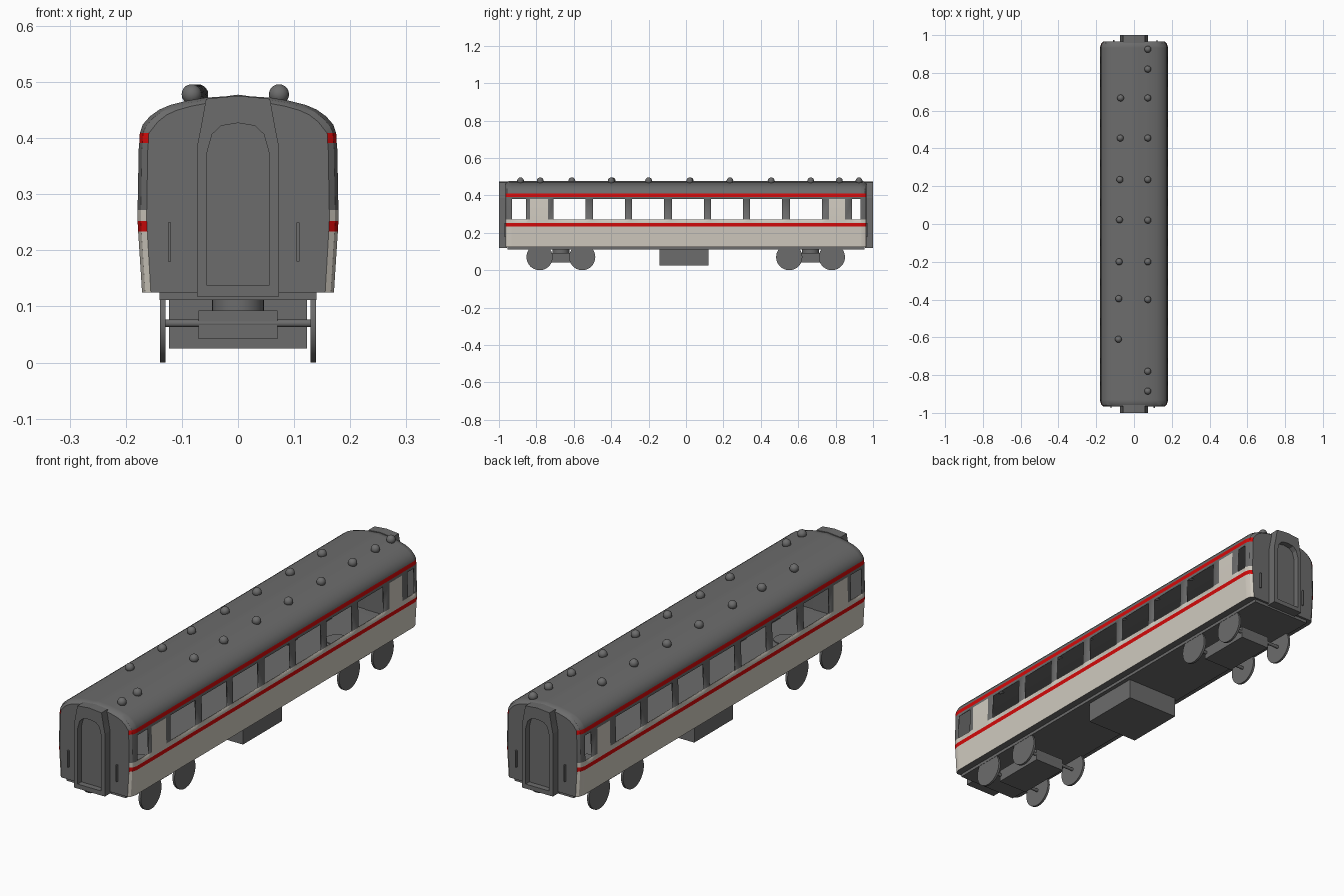
import bpy, bmesh, math

if "Cube" in bpy.data.objects:
    bpy.data.objects.remove(bpy.data.objects["Cube"])


def material(name, rgb):
    m = bpy.data.materials.new(name)
    m.diffuse_color = (*rgb, 1)
    m.use_nodes = True
    m.node_tree.nodes["Principled BSDF"].inputs["Base Color"].default_value = m.diffuse_color
    return m


GREY = material("dark grey", (0.15, 0.15, 0.15))
BEIGE = material("warm beige", (0.64, 0.60, 0.53))
RED = material("stripe red", (0.66, 0.003, 0.003))


def finish(name, bm, mats=(GREY,), smooth=False):
    bmesh.ops.recalc_face_normals(bm, faces=bm.faces)
    me = bpy.data.meshes.new(name)
    bm.to_mesh(me)
    bm.free()
    for m in mats:
        me.materials.append(m)
    ob = bpy.data.objects.new(name, me)
    bpy.context.collection.objects.link(ob)
    if smooth:
        bpy.ops.object.select_all(action='DESELECT')
        bpy.context.view_layer.objects.active = ob
        ob.select_set(True)
        bpy.ops.object.shade_smooth_by_angle(angle=math.radians(30))
    return ob


def box(name, x0, x1, y0, y1, z0, z1):
    bm = bmesh.new()
    bmesh.ops.create_cube(bm, size=1)
    for v in bm.verts:
        v.co = ((x0 + x1) / 2 + v.co.x * (x1 - x0),
                (y0 + y1) / 2 + v.co.y * (y1 - y0),
                (z0 + z1) / 2 + v.co.z * (z1 - z0))
    return finish(name, bm)


def cylinder(name, r, depth, loc, axis='z', seg=32):
    bm = bmesh.new()
    bmesh.ops.create_cone(bm, cap_ends=True, segments=seg, radius1=r, radius2=r, depth=depth)
    for v in bm.verts:
        x, y, z = v.co
        if axis == 'x':
            x, y, z = z, x, y
        v.co = (x + loc[0], y + loc[1], z + loc[2])
    return finish(name, bm, smooth=True)


def skin(bm, rings, cap_start, cap_end):
    """Join equal closed rings of points with quads."""
    vs = [[bm.verts.new(p) for p in ring] for ring in rings]
    n = len(vs[0])
    for a, b in zip(vs, vs[1:]):
        for i in range(n):
            bm.faces.new((a[i], a[(i + 1) % n], b[(i + 1) % n], b[i]))
    if cap_start:
        bm.faces.new(vs[0])
    if cap_end:
        bm.faces.new(vs[-1])


def mirrored(half, top):
    return half + [top] + [(-x, z) for x, z in reversed(half)]


# Coach body: one cross-section carried along y, with open windows
profile = mirrored([(.171, .125), (.178, .234), (.179, .252), (.179, .272), (.177, .38),
                    (.176, .391), (.175, .409), (.170, .424), (.157, .439), (.140, .451),
                    (.121, .459), (.092, .4665), (.060, .472), (.022, .4745)], (0, .4775))
windows = [(-.93, -.855), (.888, .933)]
windows += [(c - .0855, c + .0855) for c in (-.623, -.412, -.203, .010, .220, .428, .641)]
doors = [(-.834, -.738), (.765, .85)]
ys = sorted({y for pair in windows + doors for y in pair} | {-.965, -.957, -.938, .938, .957, .965})


def ring_at(y):
    # the ends are rounded in a little
    d = {.965: .016, .957: .006}.get(abs(y), 0)
    return [(x * (1 - d / .175), y, z - (d * .6 if z > .41 else 0)) for x, z in profile]


bm = bmesh.new()
skin(bm, [ring_at(y) for y in ys], True, True)


def inside(y, spans):
    return any(a < y < b for a, b in spans)


openings = []
for f in bm.faces:
    c = f.calc_center_median()
    if abs(c.x) < .15:
        continue
    if .272 < c.z < .38:
        if inside(c.y, windows):
            openings.append(f)
        elif inside(c.y, doors):
            f.material_index = 1
    elif .234 < c.z < .252 or .391 < c.z < .409:
        f.material_index = 2
    elif c.z < .272:
        f.material_index = 1
bmesh.ops.recalc_face_normals(bm, faces=bm.faces)
bmesh.ops.delete(bm, geom=openings, context='FACES')
body = finish("coach_body", bm, (GREY, BEIGE, RED), smooth=True)
mod = body.modifiers.new("wall thickness", 'SOLIDIFY')
mod.thickness = .005
mod.offset = -1

# Gangway ends with a recessed arched door, and handrails
outer = mirrored([(.073, .118), (.073, .385), (.066, .42), (.057, .470)], (0, .4755))
arch = mirrored([(.055, .137), (.055, .375), (.046, .407), (.030, .422)], (0, .427))
for s, end in ((-1, "front"), (1, "back")):
    bm = bmesh.new()
    skin(bm, [[(x, s * y, z) for x, z in loop]
              for loop, y in ((outer, .958), (outer, 1.0), (arch, 1.0), (arch, .975))], True, True)
    finish(end + "_gangway", bm)
    for x in (-.122, .107):
        cx = -s * x
        box(end + "_handrail", cx - .003, cx + .003, s * .968 - .005, s * .968 + .005, .18, .25)

# Underframe and equipment box
box("underframe", -.14, .14, -.955, .955, .112, .126)
box("equipment_box", -.123, .123, -.142, .12, .025, .12)

# Two bogies with wheels, axles and a pivot
for yc in (-.669, .666):
    box("bogie_frame", -.07, .07, yc - .12, yc + .12, .042, .093)
    cylinder("bogie_pivot", .046, .05, (0, yc, .107))
    for dy in (-.114, .114):
        cylinder("axle", .007, .27, (0, yc + dy, .07), 'x', 16)
        for x in (-.134, .134):
            cylinder("wheel", .07, .01, (x, yc + dy, .07), 'x', 40)

# Roof ventilators in two rows
left_row = [.667, .455, .235, .022, -.2, -.395, -.61]
right_row = [.925, .82, .667, .455, .235, .02, -.2, -.4, -.78, -.885]
vents = [(-.077 + .009 * y, y) for y in left_row] + [(.073, y) for y in right_row]
for x, y in vents:
    bm = bmesh.new()
    bmesh.ops.create_uvsphere(bm, u_segments=16, v_segments=10, radius=.018)
    bmesh.ops.translate(bm, verts=bm.verts, vec=(x, y, .478))
    finish("roof_ventilator", bm, smooth=True)
